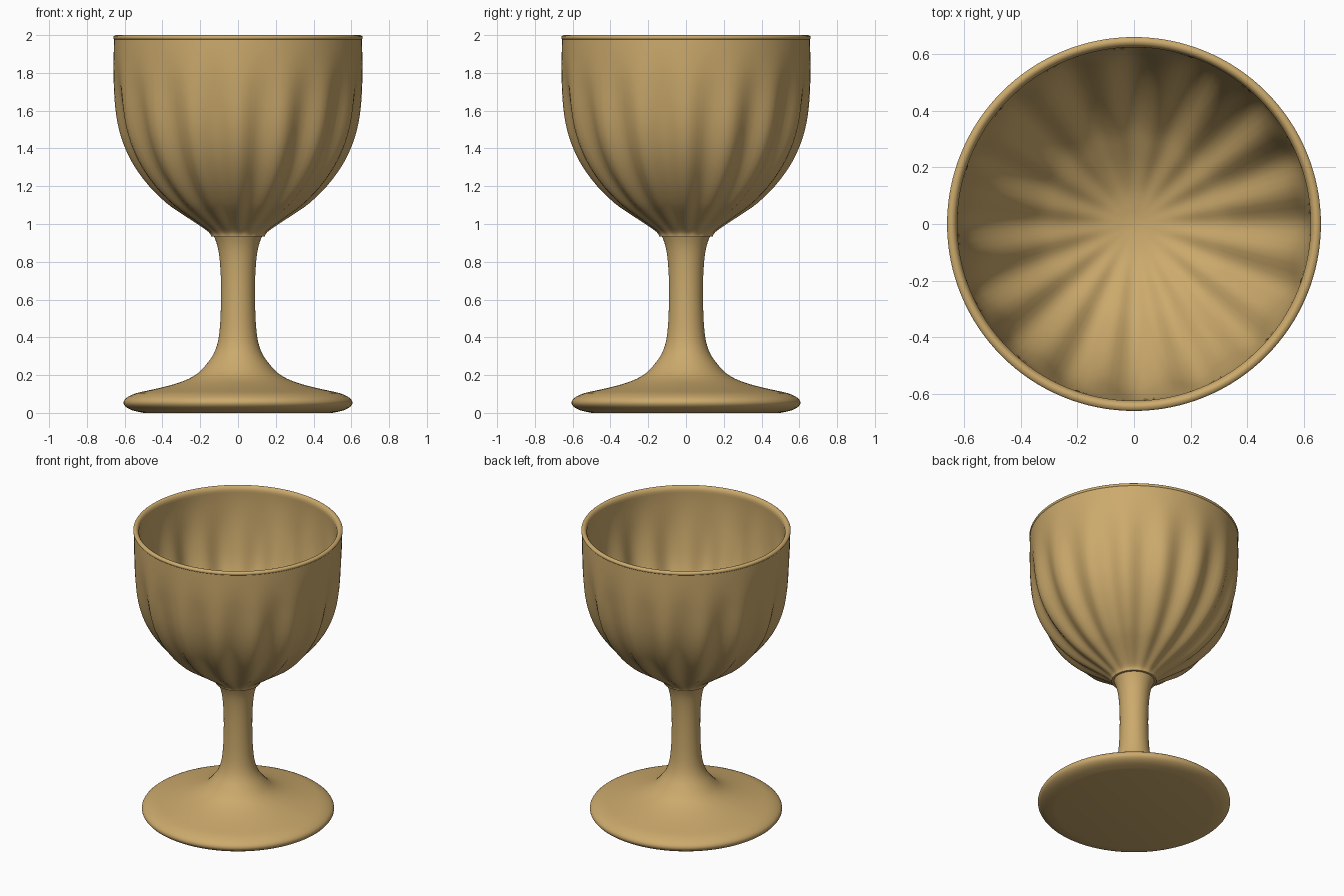
import bpy, bmesh, math

if "Cube" in bpy.data.objects:
    bpy.data.objects.remove(bpy.data.objects["Cube"])

SEGMENTS = 128
FLUTES = 16

wood = bpy.data.materials.new("tan")
wood.diffuse_color = (0.60, 0.40, 0.15, 1)
wood.use_nodes = True
wood.node_tree.nodes["Principled BSDF"].inputs["Base Color"].default_value = wood.diffuse_color


def smooth_profile(points, steps=3):
    """Catmull-Rom curve through tuples (radius, height, flute depth)."""
    result = []
    for i in range(len(points) - 1):
        a, b = points[max(i - 1, 0)], points[i]
        c, d = points[i + 1], points[min(i + 2, len(points) - 1)]
        for s in range(steps):
            t = s / steps
            result.append(tuple(
                0.5 * (2 * q + (r - p) * t + (2 * p - 5 * q + 4 * r - u) * t * t
                       + (3 * q - p - 3 * r + u) * t ** 3)
                for p, q, r, u in zip(a, b, c, d)))
    return result + [points[-1]]


def lathe(name, profile):
    """Revolve a profile; flute depth pulls the valleys inwards."""
    bm = bmesh.new()
    rings = []
    for radius, z, depth in profile:
        ring = []
        for k in range(SEGMENTS):
            a = 2 * math.pi * k / SEGMENTS
            r = radius - max(depth, 0) * (1 - math.cos(FLUTES * a)) / 2
            ring.append(bm.verts.new((r * math.cos(a), r * math.sin(a), z)))
        rings.append(ring)
    for low, high in zip(rings, rings[1:]):
        for k in range(SEGMENTS):
            n = (k + 1) % SEGMENTS
            bm.faces.new((low[k], low[n], high[n], high[k]))
    bm.faces.new(rings[0][::-1])
    bm.faces.new(rings[-1])
    bmesh.ops.recalc_face_normals(bm, faces=bm.faces)
    mesh = bpy.data.meshes.new(name)
    bm.to_mesh(mesh)
    bm.free()
    obj = bpy.data.objects.new(name, mesh)
    bpy.context.collection.objects.link(obj)
    mesh.materials.append(wood)
    bpy.ops.object.select_all(action='DESELECT')
    bpy.context.view_layer.objects.active = obj
    obj.select_set(True)
    bpy.ops.object.shade_smooth_by_angle(angle=math.radians(40))
    return obj


# Foot and stem in one turned piece
foot = [(0.50, 0.0, 0), (0.56, 0.014, 0), (0.595, 0.033, 0), (0.606, 0.056, 0),
        (0.59, 0.08, 0), (0.54, 0.104, 0), (0.46, 0.122, 0), (0.37, 0.143, 0),
        (0.28, 0.172, 0), (0.215, 0.208, 0), (0.165, 0.26, 0), (0.125, 0.32, 0),
        (0.102, 0.40, 0), (0.092, 0.52, 0), (0.09, 0.68, 0), (0.096, 0.80, 0),
        (0.108, 0.88, 0), (0.128, 0.938, 0)]
lathe("foot_and_stem", smooth_profile(foot))

# Fluted bowl: outside wall, rounded rim, inside wall
outer = [(0.141, 0.933, 0), (0.155, 0.957, 0.004), (0.215, 1.0, 0.012),
         (0.30, 1.055, 0.022), (0.38, 1.112, 0.03), (0.47, 1.20, 0.036),
         (0.545, 1.30, 0.038), (0.597, 1.40, 0.038), (0.63, 1.50, 0.036),
         (0.648, 1.60, 0.030), (0.656, 1.70, 0.020), (0.659, 1.80, 0.009),
         (0.658, 1.90, 0.002), (0.656, 1.978, 0)]
rim = [(0.656, 1.978, 0), (0.660, 1.984, 0), (0.658, 1.994, 0), (0.645, 2.0, 0),
       (0.632, 1.994, 0), (0.624, 1.978, 0)]
inner = [(0.624, 1.978, 0), (0.627, 1.90, 0.002), (0.627, 1.80, 0.009),
         (0.624, 1.70, 0.020), (0.615, 1.60, 0.030), (0.597, 1.50, 0.036),
         (0.565, 1.41, 0.038), (0.516, 1.32, 0.038), (0.445, 1.225, 0.036),
         (0.36, 1.14, 0.03), (0.28, 1.085, 0.022), (0.195, 1.035, 0.012),
         (0.11, 1.0, 0.002), (0.02, 0.985, 0)]
lathe("bowl", smooth_profile(outer)[:-1] + smooth_profile(rim)[:-1] + smooth_profile(inner))
